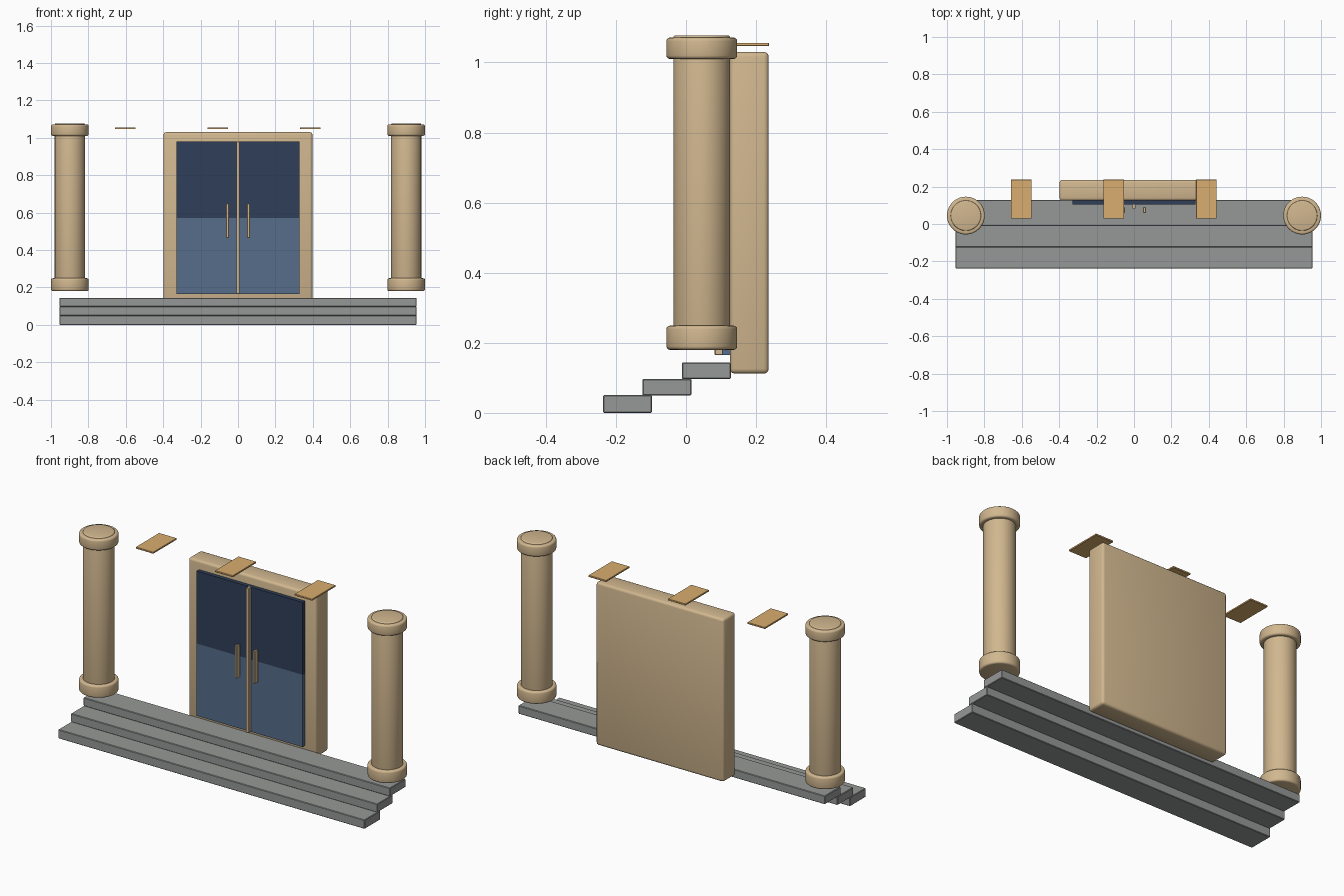
import bpy, bmesh, math

if "Cube" in bpy.data.objects:
    bpy.data.objects.remove(bpy.data.objects["Cube"])


def material(name, rgb):
    m = bpy.data.materials.new(name)
    lin = [(c / 255 / 12.92) if c / 255 <= 0.04045 else ((c / 255 + 0.055) / 1.055) ** 2.4 for c in rgb]
    m.diffuse_color = (*lin, 1)
    m.use_nodes = True
    m.node_tree.nodes["Principled BSDF"].inputs["Base Color"].default_value = m.diffuse_color
    return m


TAN = material("tan_stone", (209, 183, 143))
WOOD = material("honey_wood", (216, 173, 110))
GREY = material("grey_stone", (150, 153, 151))
DARK = material("dark_glass", (48, 63, 89))
BLUE = material("blue_glass", (86, 109, 139))


def finish(name, bm, mats, bevel=0, segments=2):
    bmesh.ops.recalc_face_normals(bm, faces=bm.faces)
    me = bpy.data.meshes.new(name)
    if bevel:
        sharp = [e for e in bm.edges if e.calc_face_angle(0) > math.radians(40)]
        bmesh.ops.bevel(bm, geom=sharp, offset=bevel, segments=segments, profile=0.5, affect='EDGES')
    bm.to_mesh(me)
    bm.free()
    ob = bpy.data.objects.new(name, me)
    bpy.context.collection.objects.link(ob)
    for m in mats:
        me.materials.append(m)
    bpy.ops.object.select_all(action='DESELECT')
    ob.select_set(True)
    bpy.context.view_layer.objects.active = ob
    bpy.ops.object.shade_smooth_by_angle(angle=math.radians(35))
    return ob


def box_mesh(x, y, z):
    bm = bmesh.new()
    bmesh.ops.create_cube(bm, size=1)
    for v in bm.verts:
        for i, (lo, hi) in enumerate((x, y, z)):
            v.co[i] = lo if v.co[i] < 0 else hi
    return bm


def box(name, x, y, z, mat, bevel=0, segments=2):
    return finish(name, box_mesh(x, y, z), [mat], bevel, segments)


def cylinder(name, x, y, r, z0, z1, bevel):
    bm = bmesh.new()
    bmesh.ops.create_cone(bm, cap_ends=True, segments=48, radius1=r, radius2=r, depth=z1 - z0)
    bmesh.ops.translate(bm, verts=bm.verts, vec=(x, y, (z0 + z1) / 2))
    return finish(name, bm, [TAN], bevel, 3)


# Three stairs, each set back from the one below
for i in range(3):
    y0, z0 = -0.237 + 0.1125 * i, 0.002 * (i > 0) + 0.0475 * i
    box(f"step_{i + 1}", (-0.955, 0.955), (y0, y0 + 0.14), (z0, 0.0505 + 0.0468 * i), GREY, 0.003, 1)

# Columns with base and capital rings
for side, s in (("left", -1), ("right", 1)):
    x = 0.899 * s
    cylinder(f"{side}_column_shaft", x, 0.045, 0.081, 0.185, 1.077, 0.006)
    cylinder(f"{side}_column_base", x, 0.045, 0.101, 0.18, 0.249, 0.01)
    cylinder(f"{side}_column_capital", x, 0.045, 0.101, 1.01, 1.071, 0.01)

# Door surround slab
box("door_frame", (-0.398, 0.398), (0.125, 0.236), (0.112, 1.03), TAN, 0.014, 3)

# Glass panel cut into dark upper and lighter lower halves
SPLIT = 0.572
bm = box_mesh((-0.33, 0.33), (0.103, 0.127), (0.165, 0.98))
bmesh.ops.bisect_plane(bm, geom=bm.verts[:] + bm.edges[:] + bm.faces[:],
                       plane_co=(0, 0, SPLIT), plane_no=(0, 0, 1))
for f in bm.faces:
    f.material_index = int(f.calc_center_median().z < SPLIT)
finish("door_glass", bm, [DARK, BLUE])

# Centre strip and pull handles
box("door_centre_strip", (-0.009, 0.009), (0.082, 0.106), (0.165, 0.98), TAN, 0.002, 1)
for side, s in (("left", -1), ("right", 1)):
    x = 0.056 * s
    box(f"{side}_door_handle", (x - 0.007, x + 0.007), (0.06, 0.09), (0.465, 0.648), TAN, 0.002, 1)

# Overhead planks
for i in range(3):
    x = -0.603 + 0.495 * i
    box(f"overhead_plank_{i + 1}", (x - 0.055, x + 0.055), (0.029, 0.237), (1.047, 1.056), WOOD, 0.001, 1)
